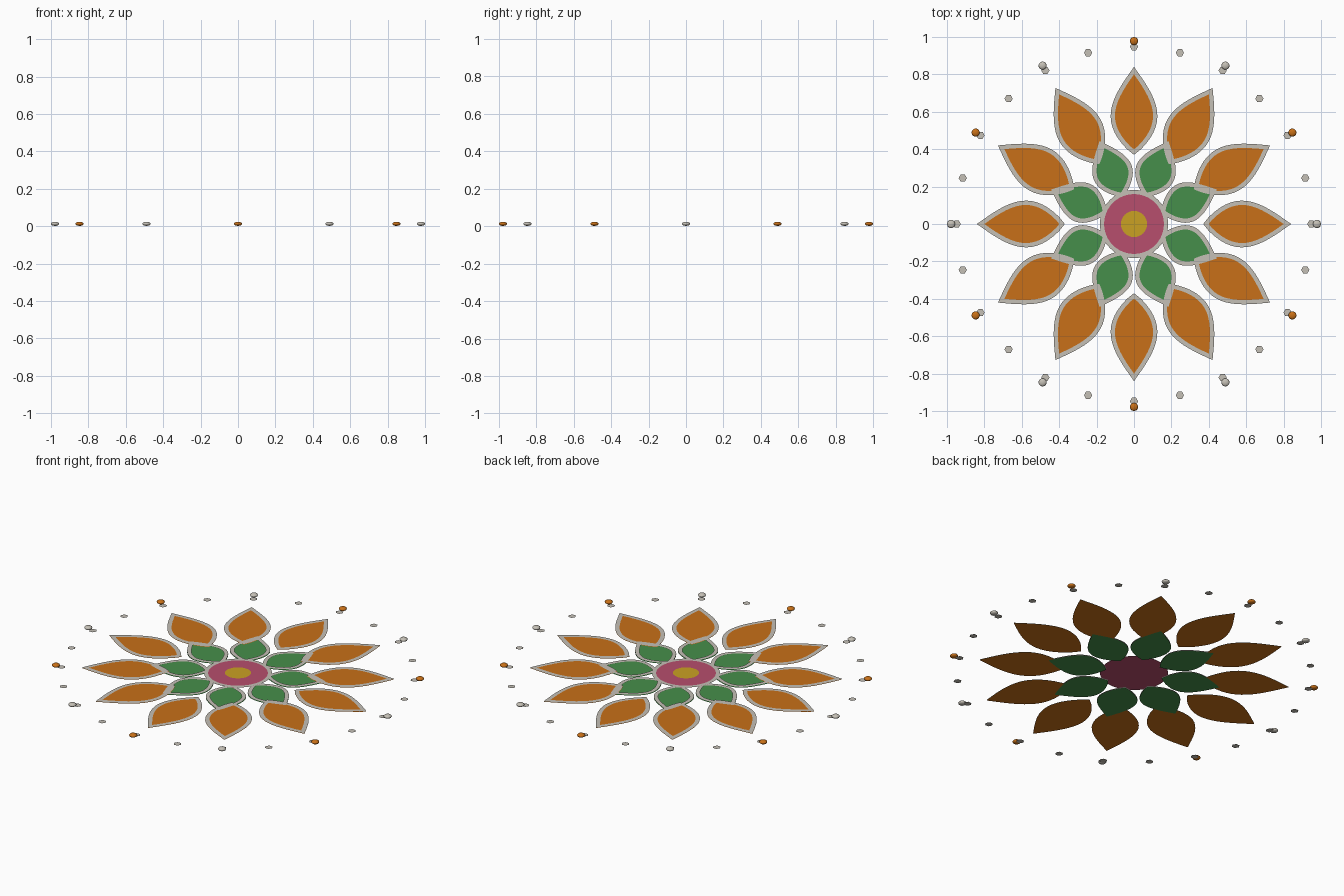
import bpy, bmesh
from math import sin, cos, pi, radians
from mathutils import Matrix

if "Cube" in bpy.data.objects:
    bpy.data.objects.remove(bpy.data.objects["Cube"])


def material(name, rgb):
    m = bpy.data.materials.new(name)
    m.diffuse_color = (*rgb, 1)
    m.use_nodes = True
    m.node_tree.nodes["Principled BSDF"].inputs["Base Color"].default_value = m.diffuse_color
    return m


CREAM = material("cream", (0.56, 0.53, 0.47))
ORANGE = material("orange", (0.58, 0.163, 0.009))
GREEN = material("green", (0.062, 0.275, 0.07))
PINK = material("pink", (0.477, 0.077, 0.153))
YELLOW = material("yellow", (0.59, 0.355, 0.017))


def finish(name, bm, mat):
    me = bpy.data.meshes.new(name)
    bm.to_mesh(me)
    bm.free()
    me.materials.append(mat)
    ob = bpy.data.objects.new(name, me)
    bpy.context.collection.objects.link(ob)
    return ob


def leaf(base, tip, half_width, n=16):
    """Pointed petal outline along +x, fullest a little nearer the base."""
    side = [(base + (tip - base) * i / n, half_width * sin(pi * (i / n) ** 0.85))
            for i in range(n + 1)]
    return [(x, -w) for x, w in side] + [(x, w) for x, w in side[-2:0:-1]]


def ring(radius, n):
    return [(radius * cos(2 * pi * i / n), radius * sin(2 * pi * i / n))
            for i in range(n)]


def flat(name, outline, z, mat, angle=0.0, border=0.0):
    """Flat filled outline, or only its rim when border is set."""
    bm = bmesh.new()
    face = bm.faces.new([bm.verts.new((x, y, z)) for x, y in outline])
    bm.normal_update()
    if border:
        bmesh.ops.inset_individual(bm, faces=[face], thickness=border,
                                   use_even_offset=True)
        bmesh.ops.delete(bm, geom=[face], context='FACES')
    bmesh.ops.transform(bm, matrix=Matrix.Rotation(angle, 4, 'Z'), verts=bm.verts)
    return finish(name, bm, mat)


def petals(name, count, start, outline, z, mat):
    for i in range(count):
        a = radians(start + 360 * i / count)
        flat(f"{name}_petal_{i + 1}", outline, z, mat, a)
        flat(f"{name}_petal_border_{i + 1}", outline, 0.005, CREAM, a, 0.023)


# two petal rings
petals("inner", 8, 22.5, leaf(0.155, 0.48, 0.108), 0.0, GREEN)
petals("outer", 12, 0, leaf(0.37, 0.84, 0.125), 0.002, ORANGE)

# layered centre
flat("centre_disc", ring(0.182, 48), 0.0055, PINK)
flat("centre_border", ring(0.182, 48), 0.006, CREAM, 0, 0.022)
flat("centre_dot", ring(0.07, 32), 0.007, YELLOW)

# outer circle of flat hexagonal dots
for i in range(24):
    a = radians(15 * i)
    dot = [(0.948 * cos(a) + x, 0.948 * sin(a) + y) for x, y in ring(0.022, 6)]
    flat(f"flat_dot_{i + 1}", dot, 0.003, CREAM)

# outermost flattened beads, alternating colours
for i in range(12):
    a = radians(30 * i)
    bm = bmesh.new()
    bmesh.ops.create_uvsphere(bm, u_segments=12, v_segments=8, radius=0.022)
    bmesh.ops.scale(bm, vec=(1, 1, 0.5), verts=bm.verts)
    bmesh.ops.translate(bm, vec=(0.978 * cos(a), 0.978 * sin(a), 0.013), verts=bm.verts)
    for f in bm.faces:
        f.smooth = True
    finish(f"bead_{i + 1}", bm, ORANGE if i % 2 else CREAM)
